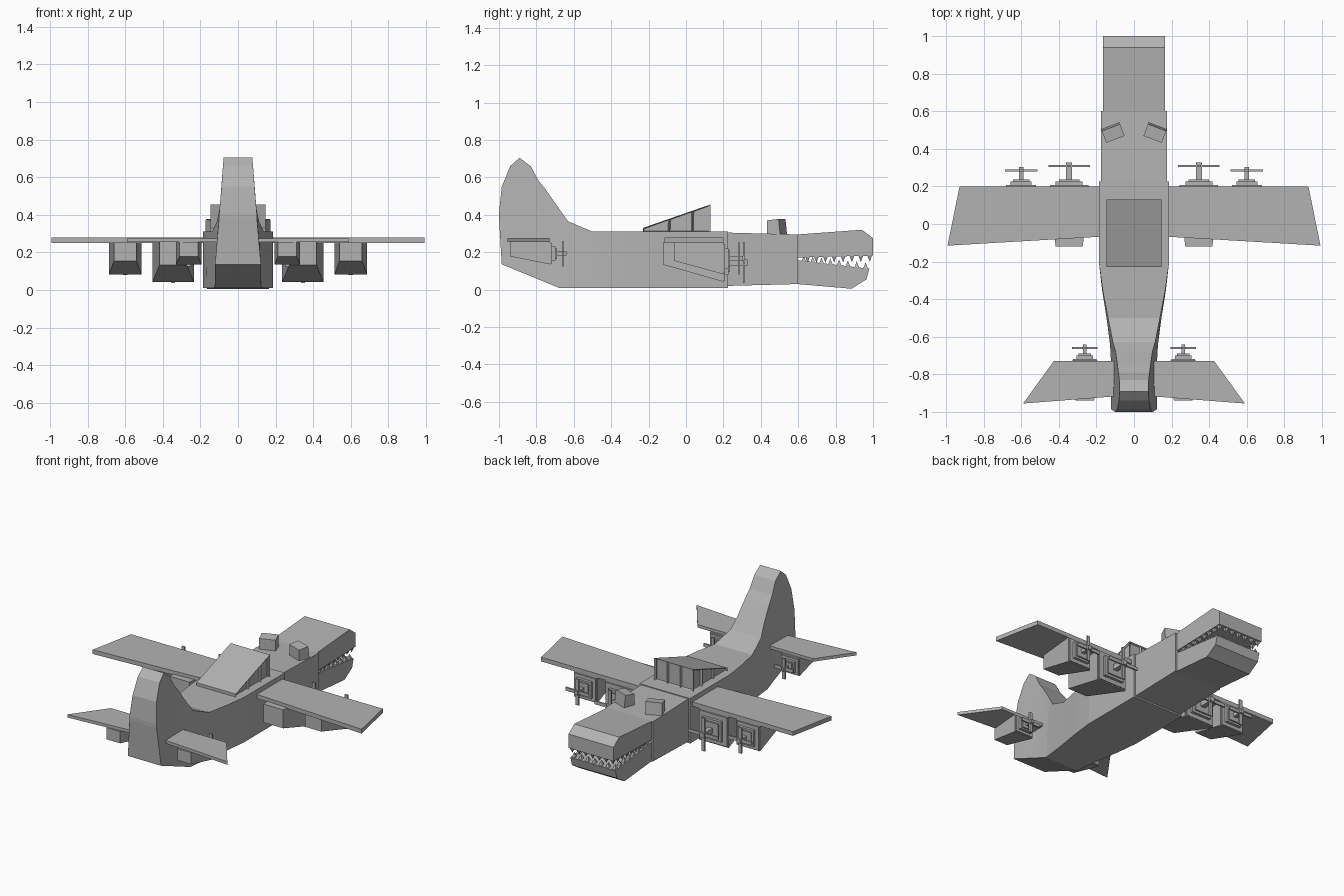
import bpy, bmesh, math
from mathutils import Matrix, Vector

cube = bpy.data.objects.get("Cube")
if cube:
    bpy.data.objects.remove(cube)

grey = bpy.data.materials.new("plain grey")
grey.use_nodes = True
grey.diffuse_color = (0.45, 0.45, 0.45, 1)
grey.node_tree.nodes["Principled BSDF"].inputs["Base Color"].default_value = (0.45, 0.45, 0.45, 1)


def finish(name, bm):
    bmesh.ops.remove_doubles(bm, verts=bm.verts, dist=0.0002)
    bmesh.ops.recalc_face_normals(bm, faces=bm.faces)
    mesh = bpy.data.meshes.new(name)
    bm.to_mesh(mesh)
    bm.free()
    mesh.materials.append(grey)
    obj = bpy.data.objects.new(name, mesh)
    bpy.context.collection.objects.link(obj)
    return obj


def loft(name, rings):
    """Skin equal rings of points and cap both ends."""
    bm = bmesh.new()
    loops = [[bm.verts.new(p) for p in ring] for ring in rings]
    n = len(loops[0])
    for a, b in zip(loops, loops[1:]):
        for i in range(n):
            j = (i + 1) % n
            bm.faces.new((a[i], a[j], b[j], b[i]))
    bm.faces.new(loops[0])
    bm.faces.new(loops[-1])
    return finish(name, bm)


def side_profile(name, points, half):
    """Extrude a y-z outline across the width."""
    return loft(name, [[(x, y, z) for y, z in points] for x in (-half, half)])


def rect(x, y, half, low, high):
    return [(x - half, y, low), (x + half, y, low), (x + half, y, high), (x - half, y, high)]


def box(name, x, y, z):
    return loft(name, [rect((x[0] + x[1]) / 2, v, (x[1] - x[0]) / 2, *z) for v in y])


# Fuselage and upswept tail: y, bottom, top, half width low, half width high
stations = [
    (-1.0, 0.385, 0.41, 0.10, 0.10), (-0.985, 0.135, 0.55, 0.122, 0.088),
    (-0.94, 0.117, 0.66, 0.122, 0.080), (-0.89, 0.096, 0.705, 0.122, 0.076),
    (-0.83, 0.072, 0.66, 0.122, 0.078), (-0.79, 0.055, 0.585, 0.122, 0.083),
    (-0.75, 0.039, 0.535, 0.122, 0.088), (-0.68, 0.01, 0.435, 0.125, 0.098),
    (-0.63, 0.01, 0.365, 0.129, 0.112), (-0.5, 0.01, 0.31, 0.146, 0.138),
    (-0.35, 0.01, 0.31, 0.170, 0.167), (-0.2, 0.01, 0.31, 0.187, 0.187),
    (0.225, 0.01, 0.31, 0.187, 0.187)]
loft("fuselage", [[(-a, y, b), (a, y, b), (c, y, t), (-c, y, t)] for y, b, t, a, c in stations])

# Neck and jaws
side_profile("neck", [(0.22, 0.02), (0.6, 0.03), (0.6, 0.295), (0.22, 0.305)], 0.175)
side_profile("upper_jaw", [(0.595, 0.172), (1, 0.182), (1, 0.275), (0.94, 0.32), (0.595, 0.295)], 0.166)
side_profile("lower_jaw", [(0.595, 0.03), (0.885, 0.005), (0.965, 0.055), (0.98, 0.112), (0.595, 0.157)], 0.166)


# Teeth along the jaw sides and front
def tooth(bm, x, y, z, height):
    r = 0.013
    base = [bm.verts.new((x + i * r, y + j * r, z)) for i, j in ((-1, -1), (1, -1), (1, 1), (-1, 1))]
    tip = bm.verts.new((x, y, z + height))
    bm.faces.new(base)
    for i in range(4):
        bm.faces.new((base[i], base[(i + 1) % 4], tip))


def teeth(name, first, last, count, surface, height):
    bm = bmesh.new()
    for i in range(count):
        y = first + (last - first) * i / (count - 1)
        for s in (-1, 1):
            tooth(bm, s * 0.15, y, surface(y), height)
    for i in range(-2, 3):
        tooth(bm, i * 0.05, last, surface(last), height)
    finish(name, bm)


teeth("upper_teeth", 0.65, 0.982, 8, lambda y: 0.176 + (y - 0.6) * 0.02, -0.035)
teeth("lower_teeth", 0.63, 0.96, 8, lambda y: 0.152 - (y - 0.6) * 0.11, 0.033)

# Eye blocks turned outward
for s, side in ((-1, "right"), (1, "left")):
    eye = loft(side + "_eye", [
        [(-0.052, -0.037, 0.29), (0.052, -0.037, 0.29), (0.052, 0.04, 0.29), (-0.052, 0.04, 0.29)],
        [(-0.052, -0.037, 0.37), (0.052, -0.037, 0.37), (0.052, 0.03, 0.378), (-0.052, 0.03, 0.378)]])
    eye.data.transform(Matrix.Translation((s * 0.112, 0.485, 0)) @ Matrix.Rotation(-s * math.radians(21), 4, "Z"))

# Wedge canopy with recessed windows on the front and sides
def roof(y):
    return 0.33 + (y + 0.23) * 0.125 / 0.36


bm = bmesh.new()
cuts = [-0.23, -0.09, 0.035, 0.13]
panes = []


def face(points, pane=False):
    f = bm.faces.new([bm.verts.new(p) for p in points])
    if pane:
        panes.append(f)


for a, b in zip(cuts, cuts[1:]):
    for s in (-0.145, 0.145):
        face([(s, a, 0.308), (s, b, 0.308), (s, b, roof(b)), (s, a, roof(a))], True)
for i in range(3):
    a, b = -0.145 + i * 0.29 / 3, -0.145 + (i + 1) * 0.29 / 3
    face([(a, 0.13, 0.308), (b, 0.13, 0.308), (b, 0.13, roof(0.13)), (a, 0.13, roof(0.13))], True)
face(rect(0, -0.23, 0.145, 0.308, 0.33))
for h in (lambda y: 0.308, roof):
    face([(x, y, h(y)) for x, y in ((-0.145, -0.23), (0.145, -0.23), (0.145, 0.13), (-0.145, 0.13))])
bmesh.ops.remove_doubles(bm, verts=bm.verts, dist=0.0002)
bmesh.ops.recalc_face_normals(bm, faces=bm.faces)
for f in panes:
    bmesh.ops.inset_individual(bm, faces=[f], thickness=0.008)
    bmesh.ops.translate(bm, verts=f.verts, vec=f.normal * -0.012)
finish("canopy", bm)


# Wings
def wing(name, outline, low, high):
    for s, side in ((-1, "right_"), (1, "left_")):
        loft(side + name, [[(s * x, y, z) for x, y in outline] for z in (low, high)])


wing("wing", [(0.1, 0.2), (0.928, 0.2), (0.992, -0.115), (0.1, -0.063)], 0.25, 0.278)
wing("tailplane", [(0.05, -0.73), (0.427, -0.73), (0.59, -0.955), (0.05, -0.913)], 0.255, 0.275)


# Engines: tapered nacelle, stepped intake, shaft and crossed blades
def engine(name, x, front, back, half, low, rear_half, rear_low, reach):
    top = 0.256
    mid = (low + 0.25) / 2
    height = (0.25 - low) / 2
    loft(name + "_nacelle", [rect(x, back, rear_half, rear_low, top), rect(x, front, half, low, top)])
    start = front
    for i, (scale, depth) in enumerate(((0.93, 0.008), (0.65, 0.026), (0.5, 0.036))):
        w, h = half * scale, height * scale
        box(f"{name}_intake_{i}", (x - w, x + w), (start - 0.01, front + depth), (mid - h, mid + h))
    r = half * 0.15
    box(name + "_shaft", (x - r, x + r), (front, front + reach), (mid - r, mid + r))
    blade_y = (front + reach - 0.024, front + reach - 0.014)
    box(name + "_cross_blade", (x - half, x + half), blade_y, (mid - 0.011, mid + 0.011))
    box(name + "_upright_blade", (x - 0.011, x + 0.011), blade_y, (mid - half, mid + half))


for s, side in ((-1, "right"), (1, "left")):
    engine(side + "_inner_engine", s * 0.345, 0.2, -0.12, 0.11, 0.042, 0.072, 0.133, 0.128)
    engine(side + "_outer_engine", s * 0.6, 0.2, -0.065, 0.086, 0.082, 0.06, 0.155, 0.104)
    engine(side + "_tail_engine", s * 0.262, -0.725, -0.94, 0.068, 0.135, 0.05, 0.178, 0.085)
